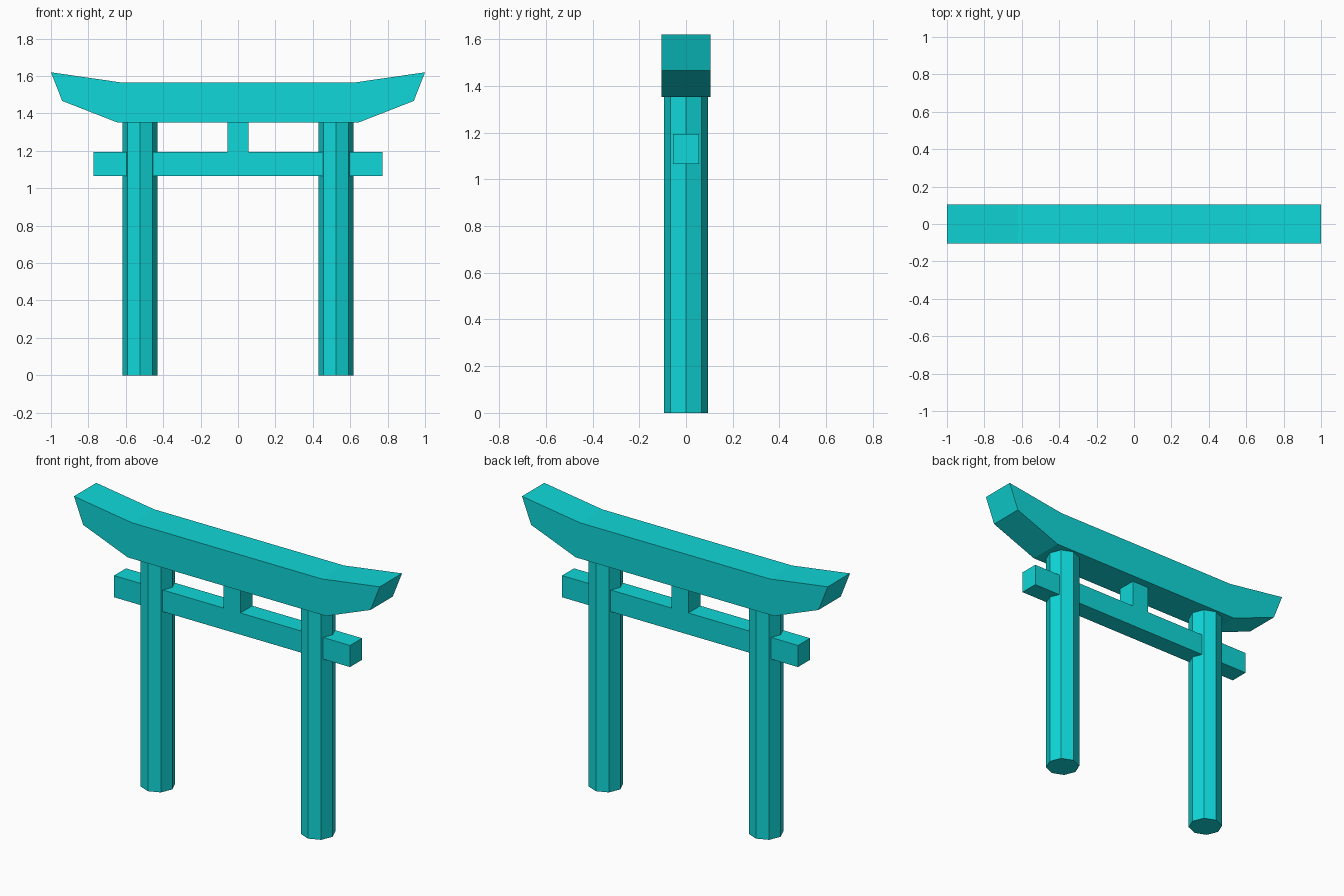
import bpy
import bmesh

cube = bpy.data.objects.get("Cube")
if cube:
    bpy.data.objects.remove(cube, do_unlink=True)

# Single painted colour
paint = bpy.data.materials.new("turquoise paint")
paint.use_nodes = True
colour = (0.005, 0.68, 0.69, 1)
paint.diffuse_color = colour
paint.node_tree.nodes["Principled BSDF"].inputs["Base Color"].default_value = colour


def extrude_symmetric(name, half_profile, half_depth):
    """Mirror an (x, z) half outline across x = 0 and extrude it along y."""
    outline = half_profile + [(-x, z) for x, z in reversed(half_profile)]
    bm = bmesh.new()
    front = bm.faces.new([bm.verts.new((x, -half_depth, z)) for x, z in outline])
    extruded = bmesh.ops.extrude_face_region(bm, geom=[front], use_keep_orig=True)
    back = [v for v in extruded["geom"] if isinstance(v, bmesh.types.BMVert)]
    bmesh.ops.translate(bm, verts=back, vec=(0, 2 * half_depth, 0))
    bmesh.ops.recalc_face_normals(bm, faces=bm.faces)
    mesh = bpy.data.meshes.new(name)
    bm.to_mesh(mesh)
    bm.free()
    mesh.materials.append(paint)
    obj = bpy.data.objects.new(name, mesh)
    bpy.context.collection.objects.link(obj)
    return obj


roof_bottom = 1.353

# Top lintel with upswept, slanted ends
extrude_symmetric("top_lintel", [(0.648, roof_bottom), (0.94, 1.467),
                                 (1.0, 1.62), (0.62, 1.565)], 0.104)

# Tie beam with the centre strut rising from it
extrude_symmetric("tie_beam_and_strut", [(0.772, 1.066), (0.772, 1.194),
                                         (0.055, 1.194), (0.055, roof_bottom)], 0.056)

# Octagonal pillars
for name, side in (("left_pillar", 1), ("right_pillar", -1)):
    bpy.ops.mesh.primitive_cylinder_add(vertices=8, radius=0.094, depth=roof_bottom,
                                        location=(side * 0.524, 0, roof_bottom / 2))
    pillar = bpy.context.object
    pillar.name = name
    pillar.data.materials.append(paint)
